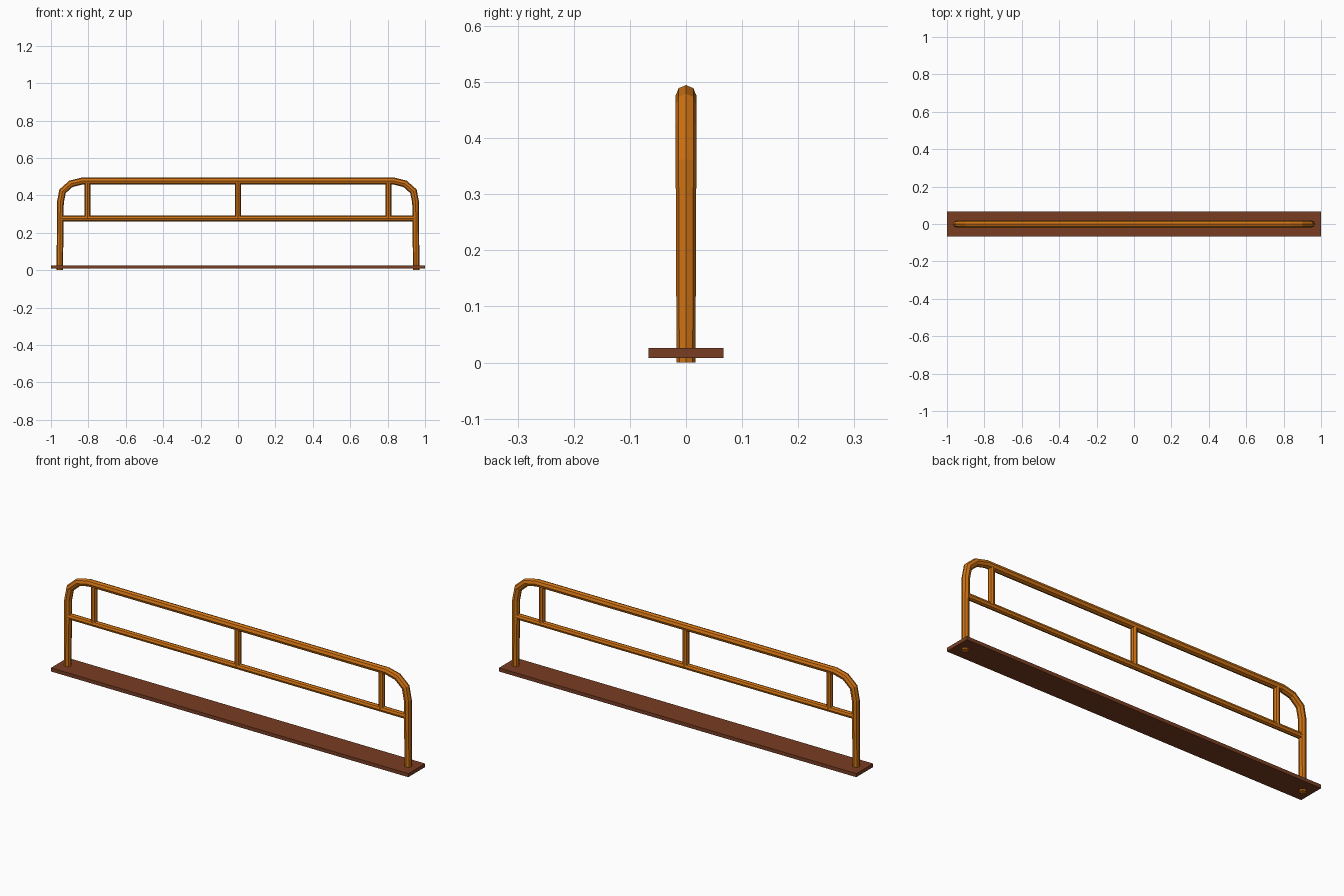
import bpy, bmesh, math
from mathutils import Vector

cube = bpy.data.objects.get("Cube")
if cube:
    bpy.data.objects.remove(cube, do_unlink=True)


def material(name, rgb):
    m = bpy.data.materials.new(name)
    m.use_nodes = True
    m.diffuse_color = (*rgb, 1)
    m.node_tree.nodes["Principled BSDF"].inputs["Base Color"].default_value = (*rgb, 1)
    return m


orange = material("orange_paint", (0.62, 0.17, 0.007))
brown = material("brown_base", (0.19, 0.048, 0.017))


def finish(bm, name, mat):
    bmesh.ops.recalc_face_normals(bm, faces=bm.faces)
    me = bpy.data.meshes.new(name)
    bm.to_mesh(me)
    bm.free()
    me.materials.append(mat)
    ob = bpy.data.objects.new(name, me)
    bpy.context.collection.objects.link(ob)
    return ob


def tube(name, path, sides=8):
    """Sweep a mitred octagon along (x, z, radius) points in the y = 0 plane."""
    bm = bmesh.new()
    pts = [Vector((x, 0, z)) for x, z, r in path]
    rings = []
    for i, p in enumerate(pts):
        before = (p - pts[i - 1]).normalized() if i else None
        after = (pts[i + 1] - p).normalized() if i < len(pts) - 1 else None
        t = ((before or after) + (after or before)).normalized()
        n = Vector((-t.z, 0, t.x)) / t.dot(before or after)
        r = path[i][2]
        ring = []
        for k in range(sides):
            a = 2 * math.pi * k / sides
            ring.append(bm.verts.new(p + n * r * math.cos(a) + Vector((0, r * math.sin(a), 0))))
        rings.append(ring)
    for a, b in zip(rings, rings[1:]):
        for k in range(sides):
            j = (k + 1) % sides
            bm.faces.new((a[k], a[j], b[j], b[k]))
    bm.faces.new(rings[0])
    bm.faces.new(rings[-1])
    return finish(bm, name, orange)


# Base plate
bm = bmesh.new()
bmesh.ops.create_cube(bm, size=1)
for v in bm.verts:
    v.co = Vector((v.co.x * 2, v.co.y * 0.134, v.co.z * 0.018 + 0.017))
finish(bm, "base_plate", brown)

# Main hoop: post, rounded corner, top rail, mirrored to the other side
half = [(-0.953, 0, 0.0165), (-0.952, 0.08, 0.0172), (-0.95, 0.36, 0.0185),
        (-0.938, 0.422, 0.0185), (-0.893, 0.462, 0.0185), (-0.835, 0.476, 0.0185)]
tube("main_hoop", half + [(-x, z, r) for x, z, r in reversed(half)])

# Middle rail and short uprights
tube("middle_rail", [(-0.95, 0.277, 0.0155), (0.95, 0.277, 0.0155)])
for name, x in (("right_upright", -0.805), ("center_upright", 0), ("left_upright", 0.805)):
    tube(name, [(x, 0.277, 0.0155), (x, 0.476, 0.0155)])
